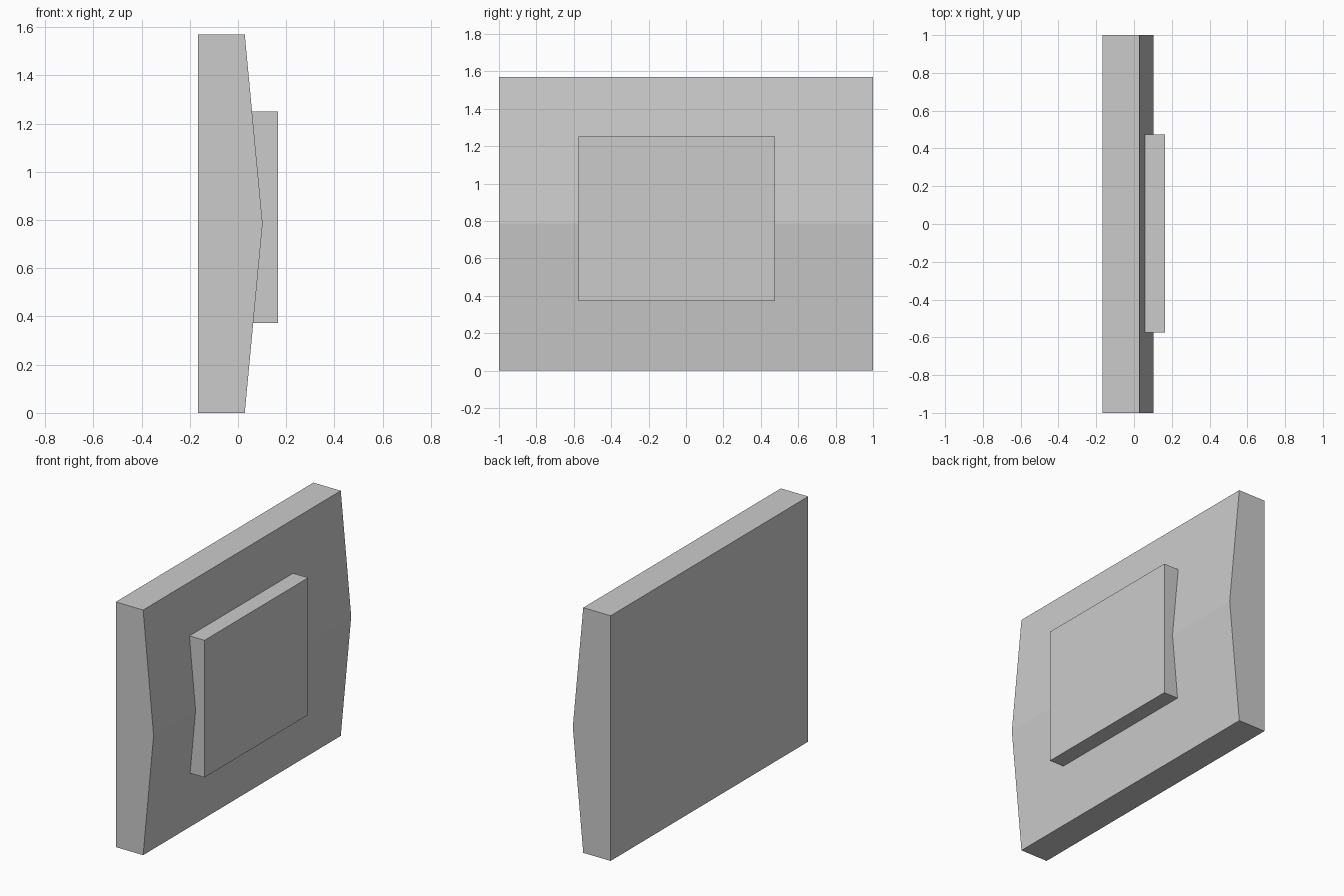
import bpy, bmesh

if "Cube" in bpy.data.objects:
    bpy.data.objects.remove(bpy.data.objects["Cube"])


def extrude_profile(name, profile, y0, y1):
    """Extrude a closed x-z profile along y."""
    bm = bmesh.new()
    face = bm.faces.new([bm.verts.new((x, y0, z)) for x, z in profile])
    out = bmesh.ops.extrude_face_region(bm, geom=[face])
    verts = [v for v in out["geom"] if isinstance(v, bmesh.types.BMVert)]
    bmesh.ops.translate(bm, verts=verts, vec=(0, y1 - y0, 0))
    bmesh.ops.recalc_face_normals(bm, faces=bm.faces)
    mesh = bpy.data.meshes.new(name)
    bm.to_mesh(mesh)
    bm.free()
    obj = bpy.data.objects.new(name, mesh)
    bpy.context.collection.objects.link(obj)
    return obj


BACK, EDGE, RIDGE, FRONT = -0.166, 0.028, 0.102, 0.165
HEIGHT = 1.57

# Slab with a flat back and a front that swells to a ridge at mid height
extrude_profile("slab", [(BACK, 0), (EDGE, 0), (RIDGE, HEIGHT / 2),
                         (EDGE, HEIGHT), (BACK, HEIGHT)], -1, 1)

# Raised panel, its back seated slightly inside the slab
panel = extrude_profile("raised_panel", [(0.03, 0.372), (FRONT, 0.372),
                                         (FRONT, 1.25), (0.03, 1.25)],
                        -0.575, 0.475)

# Fine seam across the panel's top and bottom edges
bm = bmesh.new()
bm.from_mesh(panel.data)
bmesh.ops.bisect_plane(bm, geom=bm.verts[:] + bm.edges[:] + bm.faces[:],
                       plane_co=(0, 0.125, 0), plane_no=(0, 1, 0))
seam = [e for e in bm.edges
        if all(abs(v.co.y - 0.125) < 1e-4 for v in e.verts)
        and abs(e.verts[0].co.z - e.verts[1].co.z) < 1e-4]
bmesh.ops.split_edges(bm, edges=seam)
bm.to_mesh(panel.data)
bm.free()
